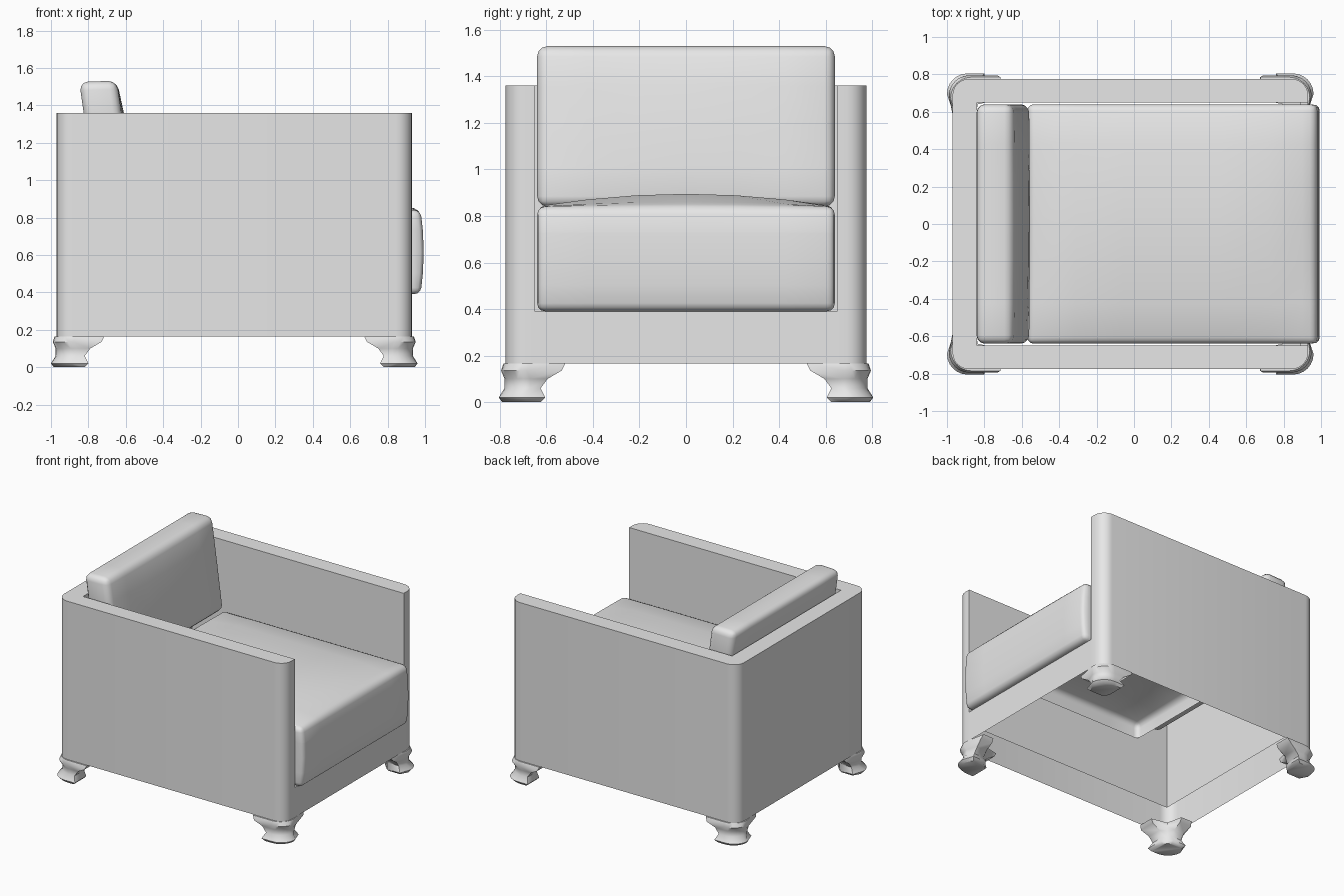
import bpy, bmesh, math
from mathutils import Vector

cube = bpy.data.objects.get("Cube")
if cube:
    bpy.data.objects.remove(cube, do_unlink=True)

grey = bpy.data.materials.new("plain_grey")
grey.use_nodes = True
GREY = (0.8, 0.8, 0.8, 1)
grey.diffuse_color = GREY
grey.node_tree.nodes["Principled BSDF"].inputs["Base Color"].default_value = GREY

FRONT, BACK, SIDE = 0.93, -0.97, 0.775      # outer shell
IN_BACK, IN_SIDE = -0.84, 0.65              # inner shell
BASE, RAIL, TOP = 0.165, 0.39, 1.36         # heights
MID = (FRONT + BACK) / 2


def finish(name, bm, angle=40):
    bmesh.ops.remove_doubles(bm, verts=bm.verts, dist=0.0005)
    bmesh.ops.recalc_face_normals(bm, faces=bm.faces)
    mesh = bpy.data.meshes.new(name)
    bm.to_mesh(mesh)
    bm.free()
    obj = bpy.data.objects.new(name, mesh)
    bpy.context.collection.objects.link(obj)
    mesh.materials.append(grey)
    bpy.ops.object.select_all(action='DESELECT')
    obj.select_set(True)
    bpy.context.view_layer.objects.active = obj
    bpy.ops.object.shade_smooth_by_angle(angle=math.radians(angle))
    return obj


def face(bm, points):
    return bm.faces.new([bm.verts.new(p) for p in points])


def wall(bm, path, low, high):
    for (ax, ay), (bx, by) in zip(path, path[1:]):
        face(bm, [(ax, ay, low), (bx, by, low), (bx, by, high), (ax, ay, high)])


def arc(cx, cy, r, start, steps=6):
    angles = [math.radians(start - 90 * i / steps) for i in range(steps + 1)]
    return [(cx + r * math.cos(a), cy + r * math.sin(a)) for a in angles]


# Shell: arms, back and front rail, open underneath
R = 0.085
outer = [(FRONT, -IN_SIDE)]
outer += arc(FRONT - R, R - SIDE, R, 0)
outer += arc(BACK + R, R - SIDE, R, 270)
outer += arc(BACK + R, SIDE - R, R, 180)
outer += arc(FRONT - R, SIDE - R, R, 90)
outer += [(FRONT, IN_SIDE)]
inner = [(FRONT, IN_SIDE), (IN_BACK, IN_SIDE), (IN_BACK, -IN_SIDE), (FRONT, -IN_SIDE)]
bm = bmesh.new()
wall(bm, outer, BASE, RAIL)
wall(bm, outer, RAIL, TOP)
wall(bm, inner, 0.29, RAIL)
wall(bm, inner, RAIL, TOP)
wall(bm, [inner[0], inner[-1]], BASE, RAIL)
face(bm, [(x, y, TOP) for x, y in outer + inner[1:-1]])
face(bm, [(x, y, RAIL) for x in (FRONT, FRONT - 0.04)
          for y in ((-IN_SIDE, IN_SIDE) if x == FRONT else (IN_SIDE, -IN_SIDE))])
finish("sofa_shell", bm, 30)


def cushion_mesh(low, high, radius, cuts):
    """Rounded box, sliced so that it can be bulged."""
    bm = bmesh.new()
    bmesh.ops.create_cube(bm, size=1)
    low, high = Vector(low), Vector(high)
    for v in bm.verts:
        v.co = Vector([(a + b) / 2 + c * (b - a) for a, b, c in zip(low, high, v.co)])
    bmesh.ops.bevel(bm, geom=bm.edges[:], offset=radius, segments=3, profile=0.5, affect='EDGES')
    for axis, count in enumerate(cuts):
        normal = Vector([float(i == axis) for i in range(3)])
        for k in range(1, count):
            bmesh.ops.bisect_plane(bm, geom=bm.verts[:] + bm.edges[:] + bm.faces[:],
                                   plane_co=low.lerp(high, k / count), plane_no=normal)
    return bm


def dome(value, low, high):
    t = (2 * value - low - high) / (high - low)
    return max(0.0, 1 - t * t)


# Seat cushion: crowned top, front flap over the rail, hollow below
X0, X1, Y, Z0, Z1 = -0.57, 0.975, 0.64, 0.39, 0.84
bm = cushion_mesh((X0, -Y, Z0), (X1, Y, Z1), 0.035, (6, 6, 4))
SKIRT, FLAP = 0.73, 0.9
for co, no in (((0, 0, SKIRT), (0, 0, 1)), ((FLAP, 0, 0), (1, 0, 0))):
    bmesh.ops.bisect_plane(bm, geom=bm.verts[:] + bm.edges[:] + bm.faces[:], plane_co=co, plane_no=no)
hidden = [f for f in bm.faces
          if f.calc_center_median().z < SKIRT and f.calc_center_median().x < FLAP]
bmesh.ops.delete(bm, geom=hidden, context='FACES')
for v in bm.verts:
    x, y, z = v.co
    if z > Z1 - 0.03:
        v.co.z += 0.055 * dome(y, -Y, Y) * min(1, 2 * dome(x, X0, X1))
    if x > X1 - 0.03:
        v.co.x += 0.018 * dome(z, Z0, Z1)
finish("seat_cushion", bm, 60)

# Back cushion: leans against the back
H0, H1 = 0.84, 1.53
bm = cushion_mesh((-0.1, -Y, H0), (0.1, Y, H1), 0.045, (1, 6, 4))
for v in bm.verts:
    x, y, z = v.co
    if x > 0.07:
        v.co.x += 0.02 * dome(y, -Y, Y) * dome(z, H0, H1)
    v.co.z -= 0.06 * max(0, -x) * (z > H1 - 0.06)
    v.co.x += -0.655 - 0.135 * (z - H0)
finish("back_cushion", bm, 60)

# Feet: rounded outside, bracket wings spreading under the shell
SECTIONS = [  # height, outward flare, wing length
    (0.0, 0.015, 0.15), (0.02, 0.03, 0.17), (0.06, 0.005, 0.15),
    (0.10, 0.005, 0.18), (0.135, 0.02, 0.24), (0.165, 0.01, 0.255)]


def foot_ring(flare, wing):
    r, t = 0.11, 0.135
    pts = [(x - flare, y - flare) for x, y in reversed(arc(r, r, r, 270))]
    pts = pts[::-1] 
    pts += [(0.03, t), (0.03 - flare, wing), (t * 0.8, wing), (t, t), (wing, t * 0.8), (wing, -flare)]
    pts.pop(7)
    return pts


for fx, sx in (("front", 1), ("back", -1)):
    for fy, sy in (("left", 1), ("right", -1)):
        bm = bmesh.new()
        rings = []
        for h, flare, wing in SECTIONS:
            ring = []
            for u, v in foot_ring(flare, wing):
                ring.append(bm.verts.new((MID + sx * (0.95 - u), sy * (SIDE - v), h)))
            rings.append(ring)
        for a, b in zip(rings, rings[1:]):
            for i in range(len(a)):
                j = (i + 1) % len(a)
                bm.faces.new((a[i], a[j], b[j], b[i]))
        bm.faces.new(rings[0])
        bm.faces.new(rings[-1])
        finish(f"{fx}_{fy}_foot", bm, 50)
